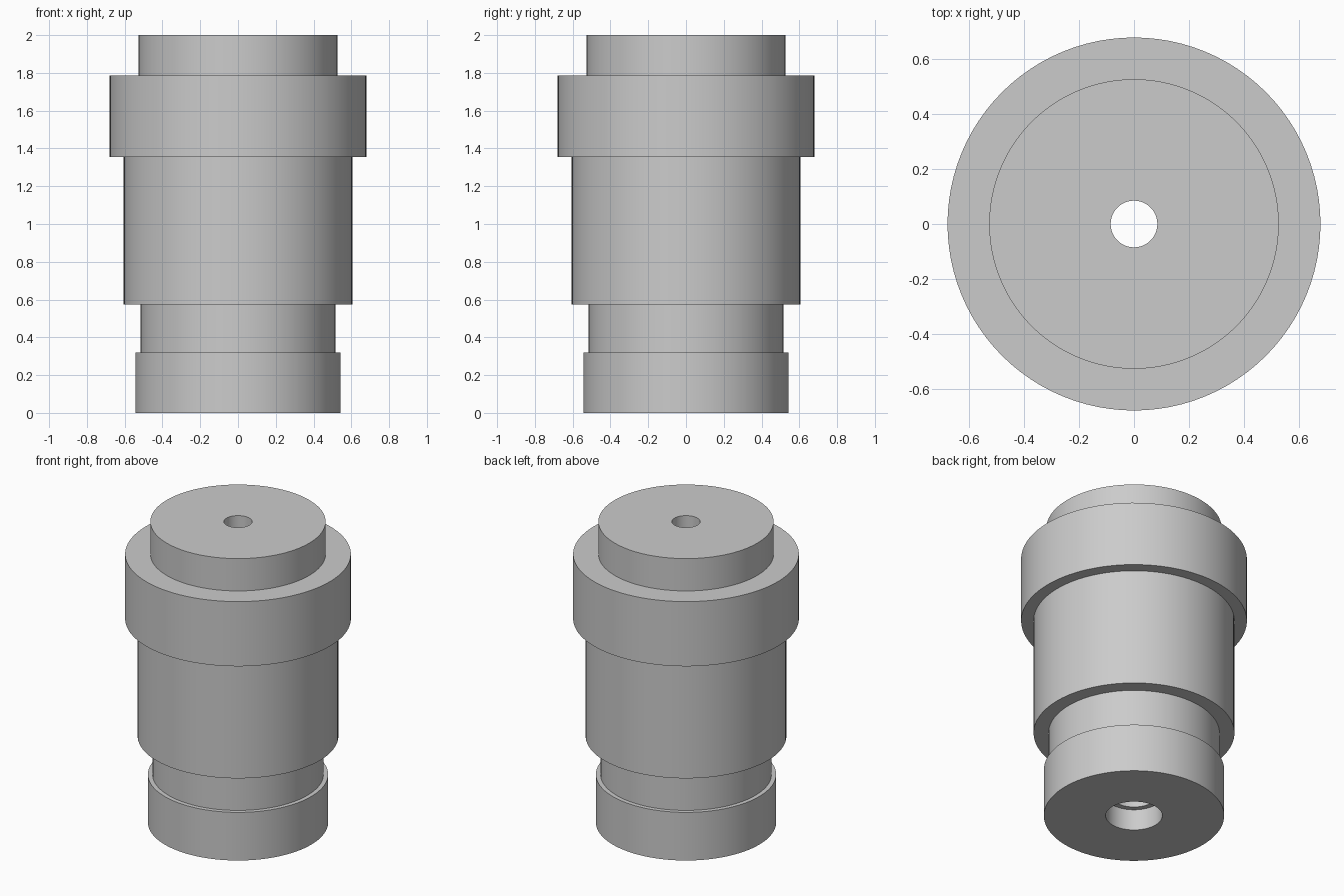
import bpy
import bmesh
import math

if "Cube" in bpy.data.objects:
    bpy.data.objects.remove(bpy.data.objects["Cube"], do_unlink=True)

SEGMENTS = 96

# Single plain grey finish
grey = bpy.data.materials.new("plain_grey")
grey.use_nodes = True
color = (0.6, 0.6, 0.6, 1.0)
grey.diffuse_color = color
grey.node_tree.nodes["Principled BSDF"].inputs["Base Color"].default_value = color


def lathe(name, profile):
    """Spin a closed (radius, height) outline around the z axis."""
    bm = bmesh.new()
    verts = [bm.verts.new((r, 0, z)) for r, z in profile]
    edges = [bm.edges.new((a, b)) for a, b in zip(verts, verts[1:] + verts[:1])]
    bmesh.ops.spin(bm, geom=verts + edges, cent=(0, 0, 0), axis=(0, 0, 1),
                   angle=math.tau, steps=SEGMENTS, use_duplicate=False)
    bmesh.ops.remove_doubles(bm, verts=bm.verts, dist=0.0005)
    bmesh.ops.recalc_face_normals(bm, faces=bm.faces)
    mesh = bpy.data.meshes.new(name)
    bm.to_mesh(mesh)
    bm.free()
    mesh.materials.append(grey)
    obj = bpy.data.objects.new(name, mesh)
    bpy.context.collection.objects.link(obj)
    bpy.ops.object.select_all(action="DESELECT")
    obj.select_set(True)
    bpy.context.view_layer.objects.active = obj
    bpy.ops.object.shade_smooth_by_angle(angle=math.radians(30))
    return obj


# Outer steps from foot to cap: (radius, bottom, top)
steps = [
    (0.543, 0.0, 0.32),     # foot
    (0.515, 0.32, 0.575),   # neck
    (0.605, 0.575, 1.355),  # barrel
    (0.68, 1.355, 1.785),   # collar
    (0.528, 1.785, 2.0),    # cap
]
# Stepped bore from top to bottom: (radius, top, bottom)
bore = [
    (0.085, 2.0, 1.785),    # cap hole
    (0.137, 1.785, 0.14),   # main bore
    (0.171, 0.14, 0.0),     # entry counterbore
]
outline = [(r, z) for r, a, b in steps + bore for z in (a, b)]
lathe("stepped_bushing", outline)
